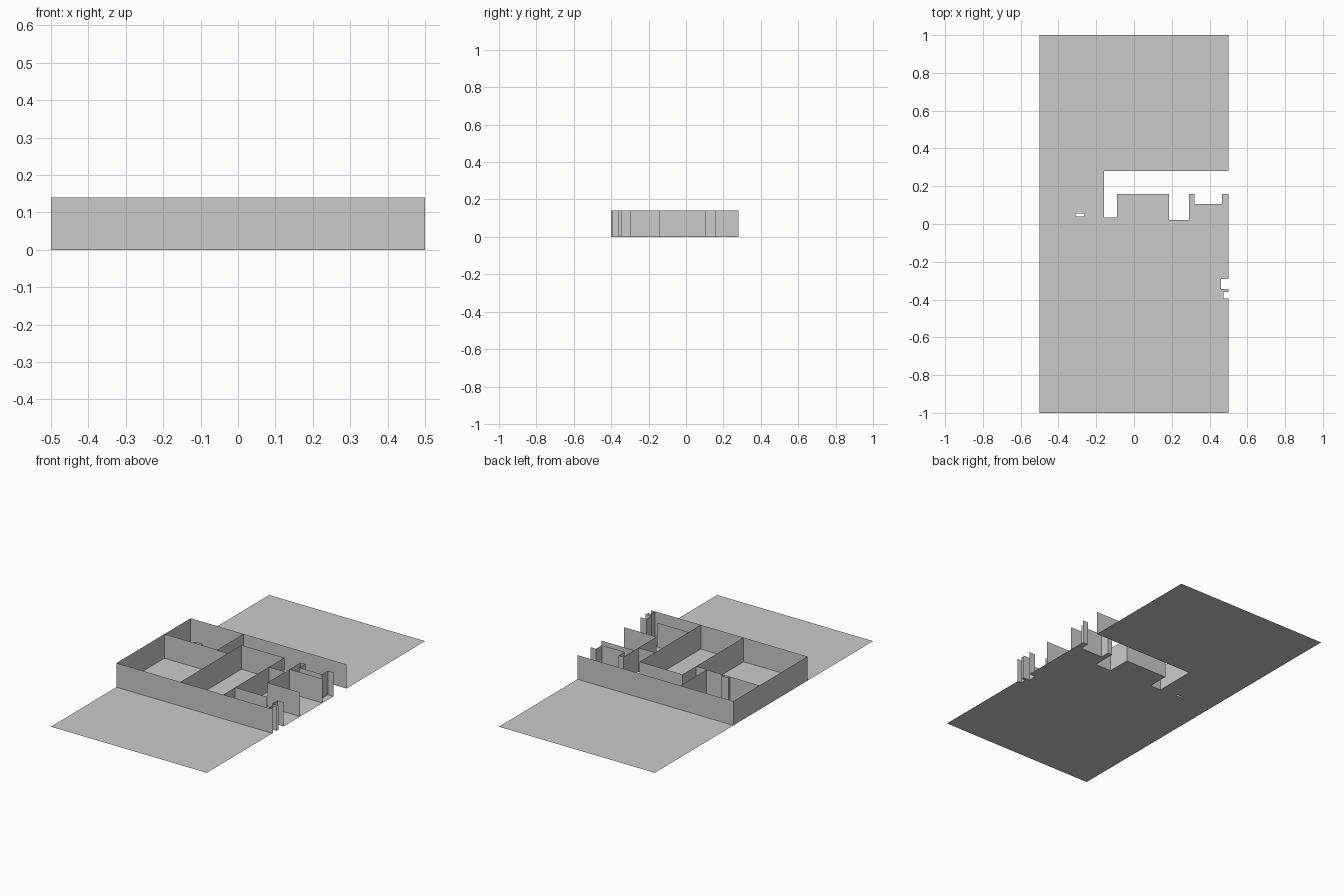
import bpy, bmesh

if "Cube" in bpy.data.objects:
    bpy.data.objects.remove(bpy.data.objects["Cube"])

H = 0.14  # wall height


def finish(name, bm):
    me = bpy.data.meshes.new(name)
    bm.to_mesh(me)
    bm.free()
    ob = bpy.data.objects.new(name, me)
    bpy.context.collection.objects.link(ob)
    return ob


def wall(name, *pts):
    """Thin upright wall following a plan path."""
    bm = bmesh.new()
    low = [bm.verts.new((x, y, 0)) for x, y in pts]
    top = [bm.verts.new((x, y, H)) for x, y in pts]
    for i in range(len(pts) - 1):
        bm.faces.new((low[i], low[i + 1], top[i + 1], top[i]))
    return finish(name, bm)


def floor(name, x0, x1, y0, y1, holes):
    """Flat sheet with rectangular cut-outs (x0, x1, y0, y1)."""
    xs = sorted({x0, x1} | {v for h in holes for v in h[:2]})
    ys = sorted({y0, y1} | {v for h in holes for v in h[2:]})
    bm = bmesh.new()
    for a, b in zip(xs, xs[1:]):
        for c, d in zip(ys, ys[1:]):
            mx, my = (a + b) / 2, (c + d) / 2
            if any(h[0] < mx < h[1] and h[2] < my < h[3] for h in holes):
                continue
            bm.faces.new([bm.verts.new((x, y, 0)) for x, y in ((a, c), (b, c), (b, d), (a, d))])
    bmesh.ops.remove_doubles(bm, verts=bm.verts, dist=1e-5)
    return finish(name, bm)


# Ground sheet, open along the corridor and its alcoves
floor("floor", -0.5, 0.5, -1, 1, [
    (-0.16, 0.5, 0.16, 0.28), (-0.16, -0.09, 0.035, 0.16),
    (0.185, 0.29, 0.02, 0.16), (0.32, 0.465, 0.105, 0.16),
    (0.46, 0.5, -0.345, -0.29), (0.475, 0.5, -0.395, -0.36),
    (-0.31, -0.265, 0.04, 0.055)])

# Outer walls, right side left open
wall("outer_wall", (0.5, 0.28), (-0.5, 0.28), (-0.5, -0.4), (0.5, -0.4))

# Corridor edge with its alcoves
wall("corridor_wall", (-0.16, 0.28), (-0.16, 0.035), (-0.09, 0.035), (-0.09, 0.16),
     (0.185, 0.16), (0.185, 0.02), (0.29, 0.02), (0.29, 0.16), (0.32, 0.16),
     (0.32, 0.105), (0.465, 0.105), (0.465, 0.16), (0.5, 0.16))

# Room dividers
wall("left_room_divider", (-0.5, 0.04), (-0.16, 0.04))
wall("middle_divider", (-0.09, -0.4), (-0.09, 0.035))
wall("right_divider", (0.185, -0.4), (0.185, 0.02))
wall("small_room_wall", (0.5, -0.145), (0.29, -0.145), (0.29, 0.02))
wall("closet_wall", (0.29, 0.06), (0.5, 0.06))
wall("front_room_wall", (0.185, -0.29), (0.39, -0.29))

# Door post and small jambs at the open side
wall("door_post", (-0.31, 0.04), (-0.31, 0.055), (-0.265, 0.055), (-0.265, 0.04))
wall("side_jamb", (0.5, -0.295), (0.46, -0.295), (0.46, -0.345), (0.5, -0.345))
wall("front_jamb", (0.5, -0.362), (0.475, -0.362), (0.475, -0.395), (0.5, -0.395))
